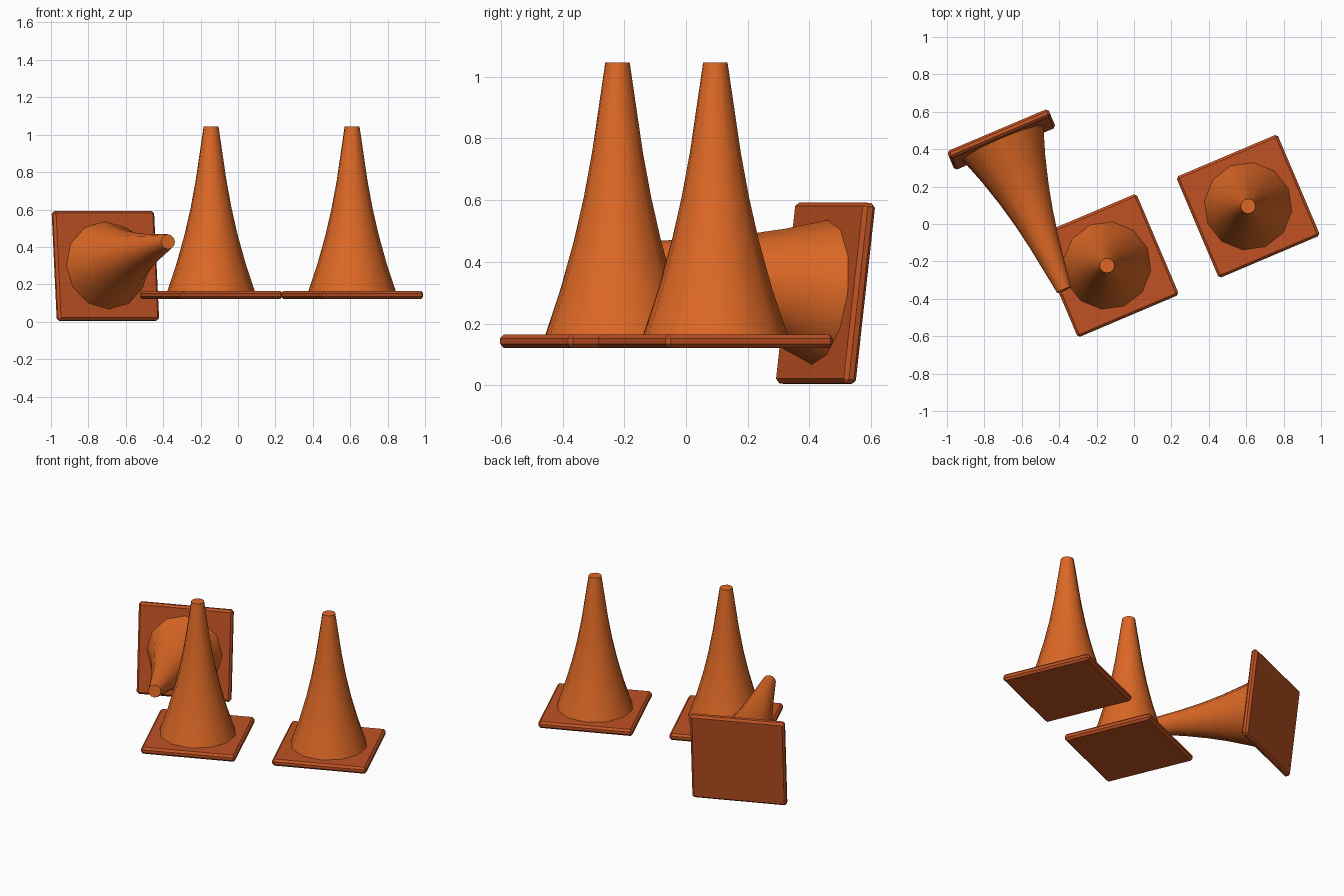
import bpy, bmesh, math
from mathutils import Matrix, Vector

if "Cube" in bpy.data.objects:
    bpy.data.objects.remove(bpy.data.objects["Cube"])

SIDE, THICK = 0.588, 0.044            # square foot plate
# cone outline: (radius, height above the plate's middle)
PROFILE = [(0.235, 0.022), (0.185, 0.172), (0.142, 0.326), (0.11, 0.466),
           (0.083, 0.611), (0.04, 0.902)]
SEGMENTS = 12


def material(name, colour):
    m = bpy.data.materials.new(name)
    m.diffuse_color = (*colour, 1)
    m.use_nodes = True
    m.node_tree.nodes["Principled BSDF"].inputs["Base Color"].default_value = m.diffuse_color
    return m


orange = material("cone orange", (0.73, 0.14, 0.019))
rust = material("plate rust orange", (0.53, 0.085, 0.017))


def finish(bm, name, mat, matrix):
    bmesh.ops.recalc_face_normals(bm, faces=bm.faces)
    bm.transform(matrix)
    me = bpy.data.meshes.new(name)
    bm.to_mesh(me)
    bm.free()
    me.materials.append(mat)
    ob = bpy.data.objects.new(name, me)
    bpy.context.collection.objects.link(ob)
    return ob


def make_plate(name, matrix):
    # square slab with chamfered edges
    bm = bmesh.new()
    bmesh.ops.create_cube(bm, size=1, matrix=Matrix.Diagonal((SIDE, SIDE, THICK, 1)))
    bmesh.ops.bevel(bm, geom=bm.edges[:], offset=0.013, segments=1,
                    profile=0.5, affect='EDGES')
    finish(bm, name, rust, matrix)


def make_cone(name, matrix):
    # flared body lofted through the outline, closed at both ends
    bm = bmesh.new()
    rings = []
    for r, z in PROFILE:
        rings.append([bm.verts.new((r * math.cos(a), r * math.sin(a), z))
                      for a in (2 * math.pi * i / SEGMENTS for i in range(SEGMENTS))])
    for low, high in zip(rings, rings[1:]):
        for i in range(SEGMENTS):
            j = (i + 1) % SEGMENTS
            bm.faces.new((low[i], low[j], high[j], high[i]))
    bm.faces.new(rings[0][::-1])
    bm.faces.new(rings[-1])
    ob = finish(bm, name, orange, matrix)
    bpy.ops.object.select_all(action='DESELECT')
    ob.select_set(True)
    bpy.context.view_layer.objects.active = ob
    bpy.ops.object.shade_smooth_by_angle(angle=math.radians(40))


def upright(x, y):
    return Matrix.Translation((x, y, 0.143)) @ Matrix.Rotation(math.radians(23), 4, 'Z')


# frame of the toppled cone: plate width, plate height and cone axis
width = Vector((0.92, 0.39, 0))
up = Vector((-0.047, 0.11, 0.995))
axis = Vector((0.335, -0.805, 0.13)) / 0.902
toppled = Matrix((width, up, axis)).transposed().to_4x4()
toppled.translation = (-0.709, 0.452, 0.298)

for label, frame in (("middle", upright(-0.144, -0.222)),
                     ("right", upright(0.61, 0.095)),
                     ("toppled", toppled)):
    make_plate(label + "_foot_plate", frame)
    make_cone(label + "_cone_body", frame)
